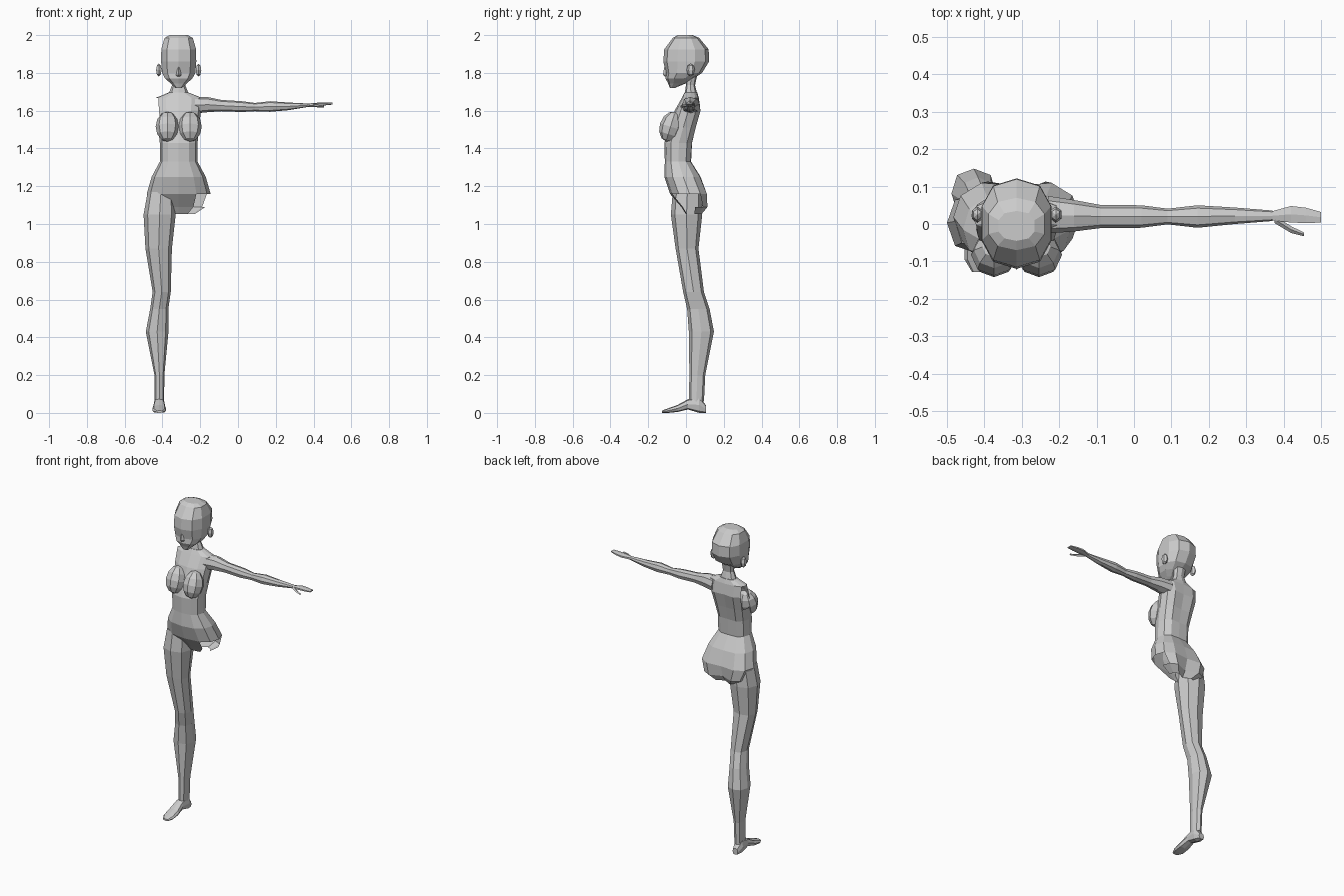
import bpy, bmesh, math

CX = -0.314  # body centre line

MAP = {'z': lambda a, b, t: (a, b, t),
       'y': lambda a, b, t: (a, t, b),
       'x': lambda a, b, t: (t, a, b)}


def spow(v, p):
    return math.copysign(abs(v) ** p, v)


def finish(name, bm):
    bmesh.ops.recalc_face_normals(bm, faces=bm.faces)
    me = bpy.data.meshes.new(name)
    bm.to_mesh(me)
    bm.free()
    ob = bpy.data.objects.new(name, me)
    bpy.context.collection.objects.link(ob)
    return ob


def loft(name, rings, n=8, axis='z', p=0.85, caps=(True, True), cut=None):
    """Rings: (position, centre, half width, low, high, groove at high side)."""
    bm = bmesh.new()
    loops = []
    for r in rings:
        t, c, h, lo, hi = r[:5]
        groove = r[5] if len(r) > 5 else 0
        mid, half = (lo + hi) / 2, (hi - lo) / 2
        loop = []
        for i in range(n):
            ang = 2 * math.pi * i / n + math.pi / 2
            a = c + h * spow(math.cos(ang), p)
            b = mid + half * spow(math.sin(ang), p) - (groove if i == 0 else 0)
            loop.append(bm.verts.new(MAP[axis](a, b, t)))
        loops.append(loop)
    for l0, l1 in zip(loops, loops[1:]):
        for i in range(n):
            j = (i + 1) % n
            bm.faces.new((l0[i], l0[j], l1[j], l1[i]))
    if caps[0]:
        bm.faces.new(loops[0])
    if caps[1]:
        bm.faces.new(loops[-1])
    if cut:
        gone = [f for f in bm.faces if cut(f.calc_center_median())]
        bmesh.ops.delete(bm, geom=gone, context='FACES')
    return finish(name, bm)


def ball(name, loc, scale, u=8, v=6, tilt=0):
    bm = bmesh.new()
    bmesh.ops.create_uvsphere(bm, u_segments=u, v_segments=v, radius=1)
    ob = finish(name, bm)
    ob.location, ob.scale, ob.rotation_euler = loc, scale, (tilt, 0, 0)
    return ob


# Head and neck
loft("head", [(z, CX, h, f, b) for z, h, f, b in [
    (2.0, .05, -.045, .035), (1.985, .078, -.07, .07), (1.925, .096, -.115, .12),
    (1.86, .097, -.12, .122), (1.80, .092, -.106, .085), (1.77, .075, -.108, .04),
    (1.745, .045, -.095, .0), (1.72, .018, -.085, -.06)]], n=10, p=0.82)
loft("neck", [(1.79, CX, .04, -.005, .06), (1.735, CX, .035, 0, .048),
              (1.685, CX, .055, -.008, .06)], n=8)
loft("nose", [(1.83, CX, .006, -.115, -.10), (1.79, CX, .014, -.122, -.09),
              (1.78, CX, .010, -.112, -.09)], n=4)
for s in (-1, 1):
    ball("ear", (CX + s * .105, .025, 1.815), (.017, .022, .034), 6, 4)


# Torso and pelvis, open at the missing arm and the missing leg
def openings(c):
    arm = c.x < -.415 and 1.54 < c.z < 1.66
    leg = c.x > -.27 and c.z < 1.15 and c.y < .06
    return arm or leg


loft("torso", [(z, CX, h, f, b, g) for z, h, f, b, g in [
    (1.695, .055, -.008, .06, 0), (1.668, .122, -.022, .068, 0),
    (1.60, .118, -.06, .085, .015), (1.51, .108, -.09, .06, .012),
    (1.43, .10, -.115, .04, .008), (1.33, .10, -.112, .032, .005),
    (1.25, .143, -.115, .085, .008), (1.16, .169, -.085, .122, .02),
    (1.09, .14, -.025, .122, .04), (1.053, .085, .0, .088, .03)]],
    n=12, caps=(True, False), cut=openings)
for s in (-1, 1):
    ball("breast", (CX + s * .06, -.082, 1.515), (.062, .058, .082), 8, 6, -.3)

# Arm and hand, reaching along +x
loft("arm", [(-.23, .025, .05, 1.585, 1.672), (-.16, .022, .042, 1.592, 1.672),
             (-.09, .02, .031, 1.597, 1.657), (.02, .02, .03, 1.593, 1.65),
             (.09, .02, .021, 1.597, 1.641), (.17, .02, .03, 1.594, 1.65),
             (.27, .022, .022, 1.603, 1.643), (.37, .022, .014, 1.62, 1.638)],
     n=8, axis='x')
loft("hand", [(.37, .022, .014, 1.62, 1.638), (.42, .026, .025, 1.624, 1.642),
              (.46, .023, .023, 1.628, 1.642), (.50, .018, .016, 1.632, 1.642)],
     n=6, axis='x')
loft("thumb", [(.375, .013, .010, 1.62, 1.636), (.42, -.015, .009, 1.618, 1.632),
               (.455, -.028, .005, 1.618, 1.628)], n=4, axis='x')

# Leg and foot
loft("leg", [(1.17, -.408, .07, -.07, .085), (1.05, -.415, .085, -.08, .086),
             (.87, -.42, .07, -.055, .066), (.64, -.404, .048, -.015, .095),
             (.55, -.417, .048, .006, .125), (.43, -.428, .06, .015, .148),
             (.20, -.416, .026, .018, .102), (.06, -.416, .025, .015, .095)],
     n=8)
loft("foot", [(.106, -.417, .018, .0, .04), (.07, -.417, .030, .0, .085),
              (.01, -.417, .028, .018, .072), (-.045, -.417, .036, .005, .042),
              (-.095, -.417, .036, .0, .024), (-.128, -.415, .018, .0, .012)],
     n=8, axis='y', p=0.7)
